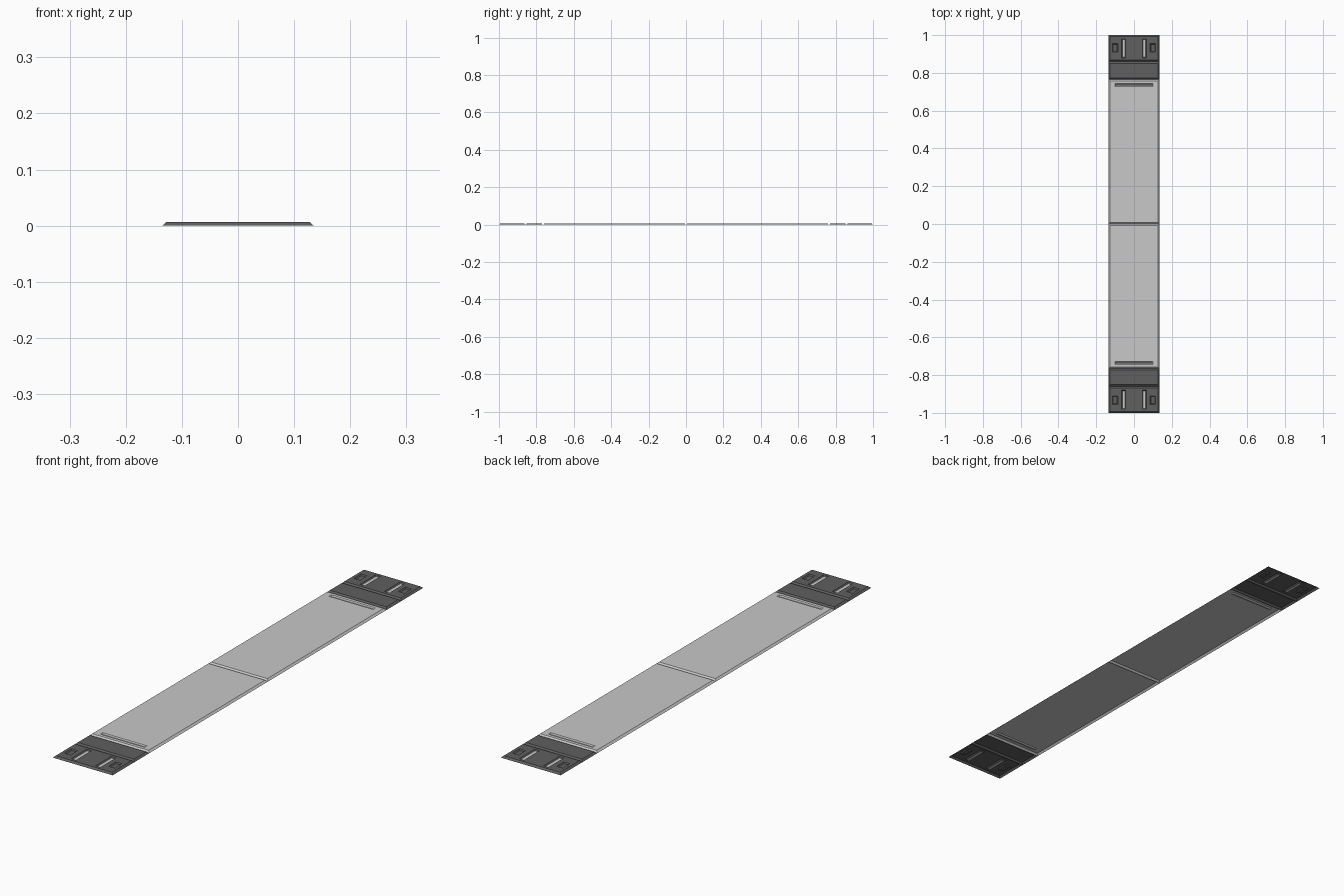
import bpy, bmesh

if "Cube" in bpy.data.objects:
    bpy.data.objects.remove(bpy.data.objects["Cube"])

W, T, C = 0.135, 0.007, 0.008   # half width, thickness, chamfer


def material(name, v):
    m = bpy.data.materials.new(name)
    m.diffuse_color = (v, v, v, 1)
    m.use_nodes = True
    m.node_tree.nodes["Principled BSDF"].inputs["Base Color"].default_value = m.diffuse_color
    return m


LIGHT = material("light grey", 0.58)
DARK = material("dark grey", 0.115)


def ring(bm, lo, hi, mat=0):
    """Sloped band joining two (x0, x1, y0, y1, z) rectangles."""
    def verts(r):
        x0, x1, y0, y1, z = r
        return [bm.verts.new(p) for p in
                ((x0, y0, z), (x1, y0, z), (x1, y1, z), (x0, y1, z))]
    a, b = verts(lo), verts(hi)
    for i in range(4):
        j = (i + 1) % 4
        bm.faces.new((a[i], a[j], b[j], b[i])).material_index = mat
    return a


def panel(name, y0, y1, mat, holes=()):
    """Chamfered thin shell, open below, with recessed slots.
    holes: (x0, x1, y0, y1, floor material index)"""
    bm = bmesh.new()
    top = (-W + C, W - C, y0 + C, y1 - C, T)
    ring(bm, (-W, W, y0, y1, 0), top)
    xs = sorted({top[0], top[1], *(v for h in holes for v in h[:2])})
    ys = sorted({top[2], top[3], *(v for h in holes for v in h[2:4])})
    # top surface, leaving the slots open
    grid = [[bm.verts.new((x, y, T)) for y in ys] for x in xs]
    for i in range(len(xs) - 1):
        for j in range(len(ys) - 1):
            cx, cy = (xs[i] + xs[i + 1]) / 2, (ys[j] + ys[j + 1]) / 2
            if not any(h[0] < cx < h[1] and h[2] < cy < h[3] for h in holes):
                bm.faces.new((grid[i][j], grid[i + 1][j],
                              grid[i + 1][j + 1], grid[i][j + 1]))
    # slot walls and floors
    for a, b, c, d, m in holes:
        s = 0.004
        floor = ring(bm, (a + s, b - s, c + s, d - s, 0.003), (a, b, c, d, T))
        for v in floor:
            v.select = True
        bm.faces.new(floor).material_index = m
    bmesh.ops.remove_doubles(bm, verts=bm.verts, dist=1e-5)
    for f in bm.faces:
        f.normal_update()
        if f.normal.z < 0:
            f.normal_flip()
    me = bpy.data.meshes.new(name)
    bm.to_mesh(me)
    bm.free()
    me.materials.append(mat)
    me.materials.append(LIGHT)
    ob = bpy.data.objects.new(name, me)
    bpy.context.collection.objects.link(ob)


def side_panel(name, s, y0, y1, mat, holes=()):
    """Panel given in +y coordinates, mirrored when s is -1."""
    ya, yb = sorted((s * y0, s * y1))
    hs = [(a, b, *sorted((s * c, s * d)), m) for a, b, c, d, m in holes]
    panel(name, ya, yb, mat, hs)


# end plate cut-outs: tall light slots and small dark squares
end_holes = []
for sx in (-1, 1):
    end_holes.append((sx * 0.055 - 0.011, sx * 0.055 + 0.011, 0.88, 0.98, 1))
    end_holes.append((sx * 0.1 - 0.014, sx * 0.1 + 0.014, 0.91, 0.955, 0))

for s, tag in ((1, "back"), (-1, "front")):
    side_panel(tag + "_main_panel", s, 0.0, 0.765, LIGHT,
               [(-0.1, 0.1, 0.728, 0.743, 0)])
    side_panel(tag + "_cross_strip", s, 0.765, 0.859, DARK)
    side_panel(tag + "_end_plate", s, 0.859, 1.0, DARK, end_holes)
